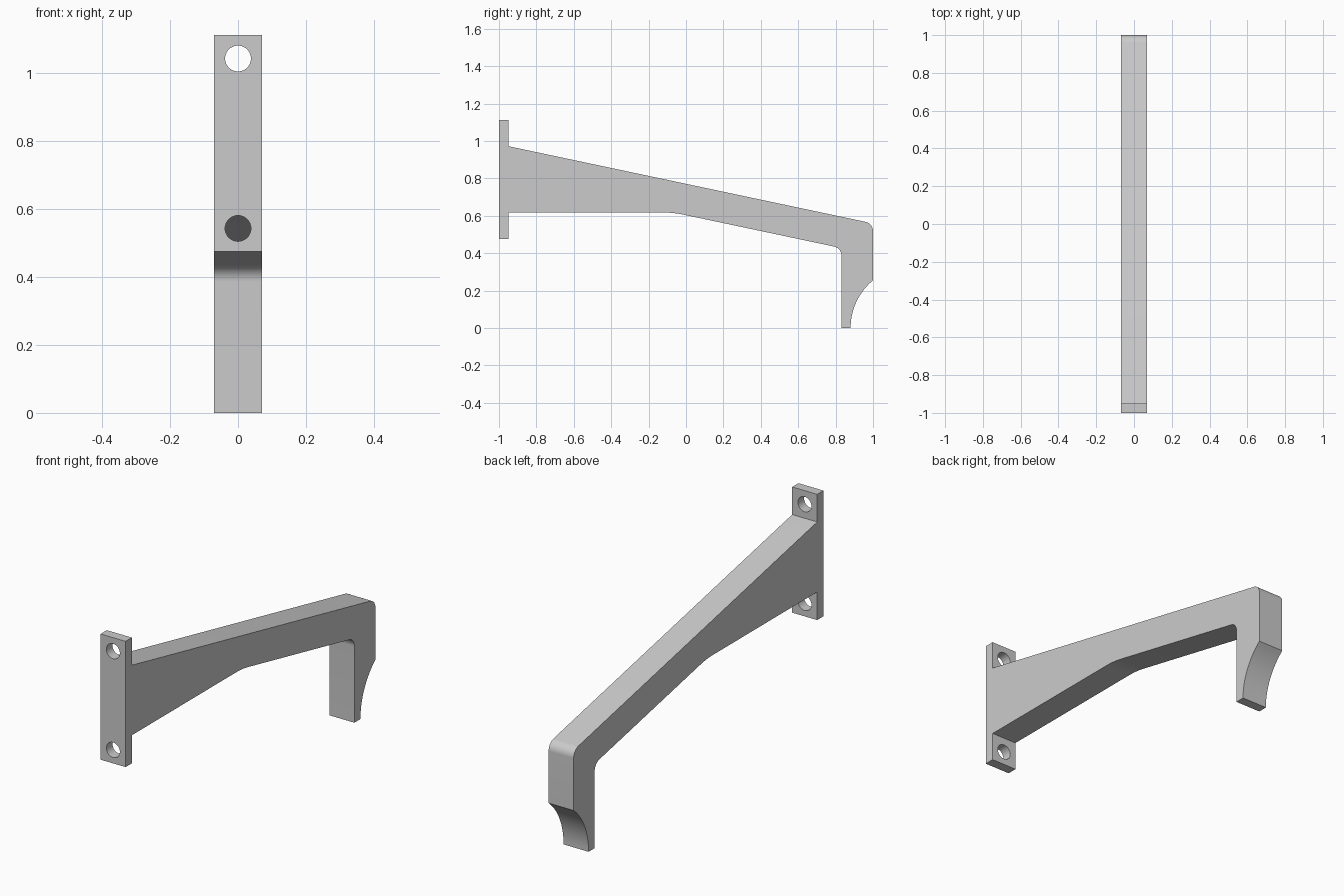
import bpy
import bmesh
import math
from mathutils import Vector

cube = bpy.data.objects.get("Cube")
if cube:
    bpy.data.objects.remove(cube, do_unlink=True)

HALF_WIDTH = 0.07

grey = bpy.data.materials.new("light grey")
grey.use_nodes = True
colour = (0.6, 0.6, 0.6, 1)
grey.diffuse_color = colour
grey.node_tree.nodes["Principled BSDF"].inputs["Base Color"].default_value = colour


def fillet(before, corner, after, radius, steps=10):
    """Points of a round of the given radius in place of a corner."""
    a, c, b = Vector(before), Vector(corner), Vector(after)
    u, v = (a - c).normalized(), (b - c).normalized()
    half = u.angle(v) / 2
    centre = c + (u + v).normalized() * radius / math.sin(half)
    start = c + u * radius / math.tan(half) - centre
    end = c + v * radius / math.tan(half) - centre
    arc = [start.lerp(end, i / steps).normalized() * radius + centre
           for i in range(steps + 1)]
    return [tuple(p) for p in arc]


def finish(obj, angle=25):
    bpy.ops.object.select_all(action='DESELECT')
    obj.select_set(True)
    bpy.context.view_layer.objects.active = obj
    bpy.ops.object.shade_smooth_by_angle(angle=math.radians(angle))


# Side profile (y, z): wall plate, tapering arm and hooked tip
plate_foot, plate_in = (-0.95, 0.475), (-0.95, 0.617)
bend, inner, tip = (-0.066, 0.617), (0.832, 0.427), (0.832, 0)
heel, outer, arm_top = (1, 0.255), (1, 0.559), (-0.95, 0.972)

profile = [(-1, 0.475), plate_foot, plate_in]
profile += fillet(plate_in, bend, inner, 0.5)
profile += fillet(bend, inner, tip, 0.05)
profile.append(tip)

# Concave scoop behind the tip
scoop_radius = 0.331
sweep = math.asin(heel[1] / scoop_radius)
for i in range(17):
    t = sweep * i / 16
    profile.append((1.211 - scoop_radius * math.cos(t), scoop_radius * math.sin(t)))

profile += fillet(heel, outer, arm_top, 0.05)
profile += [arm_top, (-0.95, 1.112), (-1, 1.112)]

bm = bmesh.new()
side = bm.faces.new([bm.verts.new((-HALF_WIDTH, y, z)) for y, z in profile])
extruded = bmesh.ops.extrude_face_region(bm, geom=[side])
moved = [g for g in extruded["geom"] if isinstance(g, bmesh.types.BMVert)]
bmesh.ops.translate(bm, verts=moved, vec=(2 * HALF_WIDTH, 0, 0))
bmesh.ops.recalc_face_normals(bm, faces=bm.faces)
mesh = bpy.data.meshes.new("bracket")
bm.to_mesh(mesh)
bm.free()
mesh.materials.append(grey)
bracket = bpy.data.objects.new("bracket", mesh)
bpy.context.collection.objects.link(bracket)

# Screw holes through the wall plate
for name, z in (("upper", 1.043), ("lower", 0.543)):
    bpy.ops.mesh.primitive_cylinder_add(vertices=48, radius=0.038, depth=0.2,
                                        location=(0, -0.975, z),
                                        rotation=(math.pi / 2, 0, 0))
    cutter = bpy.context.object
    cutter.name = name + "_hole_cutter"
    cutter.data.materials.append(grey)
    cut = bracket.modifiers.new(name + "_hole", 'BOOLEAN')
    cut.operation = 'DIFFERENCE'
    cut.solver = 'EXACT'
    cut.object = cutter
    bpy.context.view_layer.objects.active = bracket
    bpy.ops.object.modifier_apply(modifier=cut.name)
    bpy.data.objects.remove(cutter, do_unlink=True)

finish(bracket)
